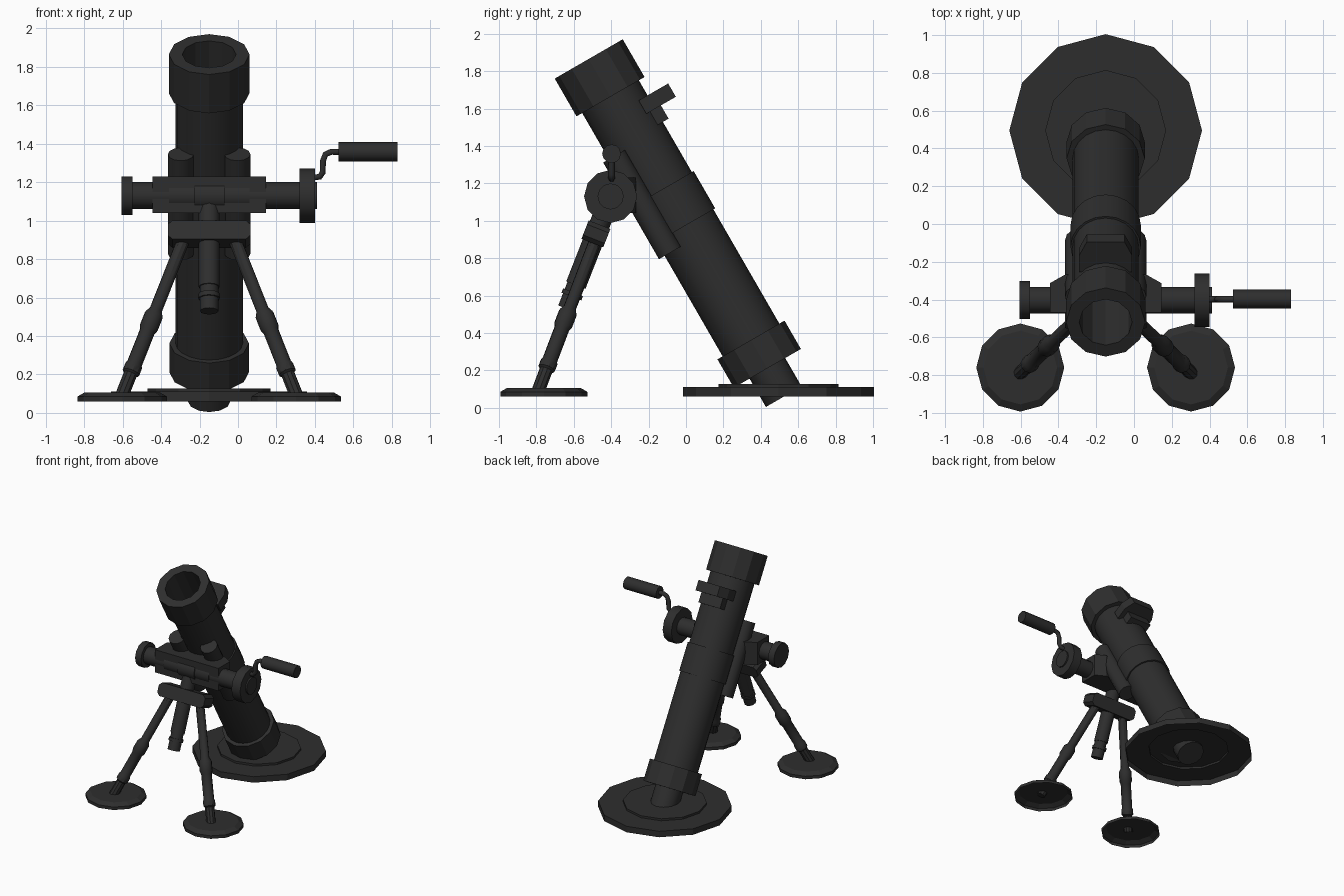
import bpy, bmesh, math
from mathutils import Vector

if "Cube" in bpy.data.objects:
    bpy.data.objects.remove(bpy.data.objects["Cube"])

CX = -0.15                                    # symmetry plane of the gun
metal = bpy.data.materials.new("dark_gunmetal")
metal.diffuse_color = (0.027, 0.027, 0.027, 1)
metal.use_nodes = True
metal.node_tree.nodes["Principled BSDF"].inputs["Base Color"].default_value = metal.diffuse_color


def finish(name, bm, smooth):
    bmesh.ops.recalc_face_normals(bm, faces=bm.faces)
    me = bpy.data.meshes.new(name)
    bm.to_mesh(me)
    bm.free()
    me.materials.append(metal)
    ob = bpy.data.objects.new(name, me)
    bpy.context.collection.objects.link(ob)
    if smooth:
        bpy.ops.object.select_all(action='DESELECT')
        ob.select_set(True)
        bpy.context.view_layer.objects.active = ob
        bpy.ops.object.shade_smooth_by_angle(angle=math.radians(35))
    return ob


def lathe(name, start, direction, profile, sides=12, smooth=True, cap_first=True, cap_last=True):
    """Revolve (distance, radius) points around a line."""
    start, d = Vector(start), Vector(direction).normalized()
    q = d.to_track_quat('Z', 'Y')
    bm = bmesh.new()
    rings = []
    for t, r in profile:
        ring = []
        for i in range(sides):
            a = 2 * math.pi * i / sides
            ring.append(bm.verts.new(start + d * t + q @ Vector((r * math.cos(a), r * math.sin(a), 0))))
        rings.append(ring)
    for a, b in zip(rings, rings[1:]):
        for i in range(sides):
            j = (i + 1) % sides
            bm.faces.new((a[i], a[j], b[j], b[i]))
    if cap_first:
        bm.faces.new(rings[0])
    if cap_last:
        bm.faces.new(rings[-1])
    return finish(name, bm, smooth)


def prism(name, pts, origin, u, v, w, depth):
    """Extrude a polygon drawn in axes u, v along w (centred)."""
    o, u, v, w = Vector(origin), Vector(u), Vector(v), Vector(w)
    bm = bmesh.new()
    lo, hi = [[bm.verts.new(o + u * a + v * b + w * (s * depth / 2)) for a, b in pts] for s in (-1, 1)]
    n = len(pts)
    bm.faces.new(lo)
    bm.faces.new(hi)
    for i in range(n):
        j = (i + 1) % n
        bm.faces.new((lo[i], lo[j], hi[j], hi[i]))
    return finish(name, bm, False)


# Barrel axis: starts at the muzzle, runs down and back
c30 = math.sqrt(3) / 2
MUZZLE = Vector((CX, -0.52, 1.865))
DOWN = Vector((0, 0.5, -c30))
BACK = Vector((0, c30, 0.5))
X = Vector((1, 0, 0))

# Barrel tube, muzzle ring with bore, bands and tail pin
lathe("barrel", MUZZLE, DOWN, [(0.7, 0.175), (1.8, 0.175)], 20)
lathe("muzzle_and_bore", MUZZLE, DOWN,
      [(0.6, 0.14), (0, 0.14), (0, 0.21), (0.233, 0.21), (0.233, 0.175)], 12, False, True, False)
lathe("barrel_upper", MUZZLE, DOWN, [(0.22, 0.175), (0.72, 0.175)], 20, True, False, False)
lathe("barrel_band", MUZZLE, DOWN, [(0.80, 0.186), (1.03, 0.186)], 20)
lathe("breech_collar", MUZZLE, DOWN, [(1.735, 0.207), (1.91, 0.207)], 12, False)
lathe("tail_pin", MUZZLE, DOWN, [(1.88, 0.11), (2.085, 0.11)], 12)

# Sight bracket on the back of the barrel
prism("sight_bracket", [(-0.14, 0.12), (0.14, 0.12), (0.14, 0.22), (0.10, 0.302), (-0.10, 0.302), (-0.14, 0.22)],
      MUZZLE + DOWN * 0.367, X, BACK, DOWN, 0.082)
prism("sight_bracket_block", [(-0.10, 0.12), (0.10, 0.12), (0.10, 0.21), (-0.10, 0.21)],
      MUZZLE + DOWN * 0.445, X, BACK, DOWN, 0.09)

# Twin recoil cylinders under the barrel
for s, side in ((-1, "left"), (1, "right")):
    lathe(f"{side}_recoil_cylinder", MUZZLE + BACK * -0.142 + X * (s * 0.147), DOWN,
          [(0.518, 0.068), (1.115, 0.068)], 12)

# Base plate: stepped, hollow underneath
lathe("base_plate", (CX, 0.495, 0), (0, 0, 1),
      [(0.06, 0.51), (0.11, 0.51), (0.11, 0.32), (0.127, 0.32)], 12, False, False, True)

# Traverse assembly along x
AY, AZ = -0.403, 1.13
lathe("traverse_shaft", (0, AY, AZ), X,
      [(-0.605, 0.10), (-0.55, 0.10), (-0.55, 0.07), (-0.36, 0.07), (-0.36, 0.076), (-0.225, 0.076),
       (-0.225, 0.084), (-0.07, 0.084), (-0.07, 0.076), (0.06, 0.076), (0.06, 0.07), (0.32, 0.07)], 12)
lathe("traverse_wheel", (0, AY, AZ), X,
      [(0.32, 0.142), (0.40, 0.142), (0.40, 0.07), (0.412, 0.07)], 12)
prism("traverse_housing", [(-0.295, -0.065), (0.295, -0.065), (0.295, 0.09), (0.215, 0.135),
                           (-0.215, 0.135), (-0.295, 0.09)],
      (CX, AY, 1.135), X, (0, 1, 0), (0, 0, 1), 0.19)

# Crank arm and grip
cu = bpy.data.curves.new("crank_arm", 'CURVE')
cu.dimensions = '3D'
cu.bevel_depth = 0.018
cu.bevel_resolution = 1
cu.use_fill_caps = True
path = [(0.39, 1.225), (0.425, 1.228), (0.44, 1.25), (0.442, 1.31), (0.455, 1.345), (0.485, 1.358), (0.54, 1.358)]
sp = cu.splines.new('POLY')
sp.points.add(len(path) - 1)
for p, (x, z) in zip(sp.points, path):
    p.co = (x, -0.398, z, 1)
cu.materials.append(metal)
bpy.context.collection.objects.link(bpy.data.objects.new("crank_arm", cu))
lathe("crank_grip", (0, -0.398, 1.358), X, [(0.523, 0.05), (0.83, 0.05)], 12)

# Elevation column and yoke, leaning forward
LEAN = Vector((0, -0.365, -0.931))
TOP = Vector((CX, AY, AZ))
lathe("elevation_column", TOP, LEAN,
      [(0, 0.055), (0.51, 0.055), (0.51, 0.048), (0.55, 0.048), (0.55, 0.057),
       (0.575, 0.057), (0.575, 0.048), (0.645, 0.048)], 12)
prism("leg_yoke", [(-0.215, -0.03), (-0.19, -0.053), (0.19, -0.053), (0.215, -0.03),
                   (0.215, 0.03), (0.19, 0.053), (-0.19, 0.053), (-0.215, 0.03)],
      TOP + LEAN * 0.215, X, LEAN, (0, 0.931, -0.365), 0.125)

# Bipod legs and round feet
for s, side in ((-1, "left"), (1, "right")):
    a = Vector((CX + s * 0.125, -0.475, 0.92))
    b = Vector((CX + s * 0.462, -0.798, 0.07))
    lathe(f"{side}_leg", a, b - a,
          [(0, 0.034), (0.44, 0.034), (0.47, 0.05), (0.545, 0.05), (0.565, 0.041), (0.76, 0.041),
           (0.77, 0.047), (0.81, 0.047), (0.82, 0.036), (0.95, 0.036)], 10)
    lathe(f"{side}_foot", (CX + s * 0.452, -0.76, 0), (0, 0, 1),
          [(0.06, 0.233), (0.085, 0.233), (0.107, 0.195)], 12, False, False, True)
